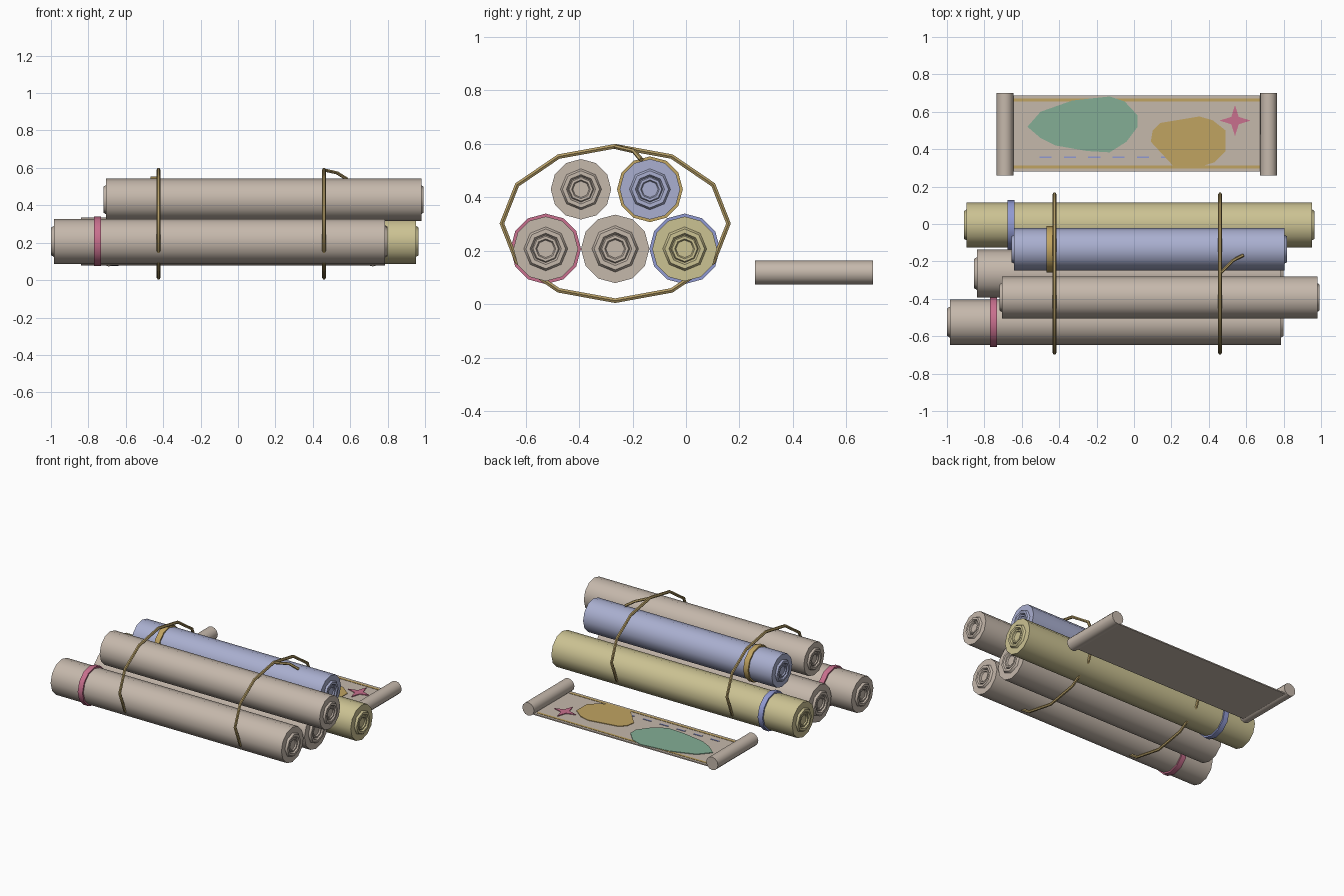
import bpy, bmesh, math
from mathutils import Vector, Matrix

if "Cube" in bpy.data.objects:
    bpy.data.objects.remove(bpy.data.objects["Cube"])


def mat(name, r, g, b):
    m = bpy.data.materials.new(name)
    m.diffuse_color = (r, g, b, 1)
    m.use_nodes = True
    m.node_tree.nodes["Principled BSDF"].inputs["Base Color"].default_value = m.diffuse_color
    return m


PAPER = mat("paper", 0.56, 0.48, 0.41)
BLUE_PAPER = mat("blue paper", 0.40, 0.43, 0.63)
YELLOW_PAPER = mat("yellow paper", 0.60, 0.54, 0.29)
PINK = mat("pink", 0.58, 0.16, 0.27)
BLUE = mat("blue", 0.28, 0.32, 0.64)
GOLD = mat("gold", 0.53, 0.37, 0.12)
ROPE = mat("rope", 0.45, 0.33, 0.13)
GREEN = mat("green", 0.23, 0.42, 0.30)


def finish(name, bm, material, smooth=True):
    bmesh.ops.recalc_face_normals(bm, faces=bm.faces)
    me = bpy.data.meshes.new(name)
    bm.to_mesh(me)
    bm.free()
    ob = bpy.data.objects.new(name, me)
    bpy.context.collection.objects.link(ob)
    me.materials.append(material)
    if smooth:
        bpy.ops.object.select_all(action='DESELECT')
        ob.select_set(True)
        bpy.context.view_layer.objects.active = ob
        bpy.ops.object.shade_smooth_by_angle(angle=math.radians(50))
    return ob


def lathe_x(bm, profile, y, z, sides, closed=False):
    """Turn (x, radius) points about a line parallel to x."""
    rings = []
    for x, r in profile:
        ring = []
        for k in range(sides):
            a = 2 * math.pi * k / sides
            ring.append(bm.verts.new((x, y + r * math.sin(a), z + r * math.cos(a))))
        rings.append(ring)
    pairs = list(zip(rings, rings[1:]))
    if closed:
        pairs.append((rings[-1], rings[0]))
    else:
        bm.faces.new(rings[0])
        bm.faces.new(rings[-1])
    for a, b in pairs:
        for k in range(sides):
            j = (k + 1) % sides
            bm.faces.new((a[k], a[j], b[j], b[k]))


def scroll(name, x0, x1, y, z, r, material):
    """Rolled sheet with raised coil rings at both ends."""
    bm = bmesh.new()
    lathe_x(bm, [(x0, r), (x1, r)], y, z, 12)
    for x, s in ((x0, -1), (x1, 1)):
        for major, minor in ((0.55 * r, 0.13 * r), (0.35 * r, 0.08 * r)):
            ring = [(x + s * minor * math.sin(k * math.pi / 3),
                     major + minor * math.cos(k * math.pi / 3)) for k in range(6)]
            lathe_x(bm, ring, y, z, 8, closed=True)
    finish(name, bm, material)


def band(name, x0, x1, y, z, r, material):
    bm = bmesh.new()
    lathe_x(bm, [(x0, r), (x1, r)], y, z, 12)
    finish(name, bm, material)


def tube(name, pts, r, material, closed=False, sides=6):
    """Sweep a small round section along a path."""
    bm = bmesh.new()
    pts = [Vector(p) for p in pts]
    n = len(pts)
    normal = Vector((1, 0, 0)) if closed else Vector((0.5, -0.8, 0)).normalized()
    rings = []
    for i, p in enumerate(pts):
        a = pts[(i - 1) % n] if closed or i else p
        b = pts[(i + 1) % n] if closed or i < n - 1 else p
        t = (b - a).normalized()
        side = (normal - t * normal.dot(t)).normalized()
        up = t.cross(side)
        rings.append([bm.verts.new(p + r * (side * math.cos(2 * math.pi * k / sides)
                                            + up * math.sin(2 * math.pi * k / sides)))
                      for k in range(sides)])
    for i in range(n if closed else n - 1):
        a, b = rings[i], rings[(i + 1) % n]
        for k in range(sides):
            j = (k + 1) % sides
            bm.faces.new((a[k], a[j], b[j], b[k]))
    if not closed:
        bm.faces.new(rings[0])
        bm.faces.new(rings[-1])
    finish(name, bm, material)


def plate(name, outlines, z0, z1, material):
    """Flat cut-outs raised from z0 to z1."""
    bm = bmesh.new()
    for pts in outlines:
        f = bm.faces.new([bm.verts.new((x, y, z0)) for x, y in pts])
        new = bmesh.ops.extrude_face_region(bm, geom=[f])["geom"]
        bmesh.ops.translate(bm, vec=(0, 0, z1 - z0),
                            verts=[v for v in new if isinstance(v, bmesh.types.BMVert)])
    finish(name, bm, material, smooth=False)


def rect(x0, x1, y0, y1):
    return [(x0, y0), (x1, y0), (x1, y1), (x0, y1)]


# Stacked scrolls: three below, two on top
scroll("front_scroll", -0.985, 0.785, -0.525, 0.207, 0.121, PAPER)
scroll("middle_scroll", -0.84, 0.785, -0.265, 0.207, 0.128, PAPER)
scroll("back_scroll", -0.895, 0.952, -0.005, 0.207, 0.121, YELLOW_PAPER)
scroll("upper_front_scroll", -0.707, 0.98, -0.393, 0.43, 0.113, PAPER)
scroll("upper_back_scroll", -0.642, 0.805, -0.135, 0.43, 0.113, BLUE_PAPER)

# Coloured bands around three scrolls
band("pink_band", -0.77, -0.733, -0.525, 0.207, 0.132, PINK)
band("blue_band", -0.675, -0.638, -0.005, 0.207, 0.132, BLUE)
band("gold_band", -0.467, -0.43, -0.135, 0.43, 0.123, GOLD)

# Two rope loops and one loose end
for name, x in (("left_rope", -0.425), ("right_rope", 0.46)):
    loop = [(x, -0.265 + 0.424 * math.sin(k * math.pi / 6),
             0.302 + 0.289 * math.cos(k * math.pi / 6)) for k in range(12)]
    tube(name, loop, 0.010, ROPE, closed=True)
tube("rope_end", [(0.46, -0.265, 0.589), (0.53, -0.195, 0.573), (0.583, -0.167, 0.54)],
     0.009, ROPE)

# Opened sheet with a roller at each end
plate("open_sheet", [rect(-0.69, 0.72, 0.28, 0.688)], 0.082, 0.09, PAPER)
for name, x in (("left_roller", -0.69), ("right_roller", 0.72)):
    bm = bmesh.new()
    bmesh.ops.create_cone(bm, cap_ends=True, segments=12, radius1=0.045, radius2=0.045,
                          depth=0.442, matrix=Matrix.Translation((x, 0.479, 0.118))
                          @ Matrix.Rotation(math.pi / 2, 4, 'X'))
    finish(name, bm, PAPER)

# Painted map details
plate("border_lines", [rect(-0.645, 0.675, 0.296, 0.312),
                       rect(-0.645, 0.675, 0.654, 0.67)], 0.089, 0.092, GOLD)
plate("green_land", [[(-0.57, 0.52), (-0.5, 0.6), (-0.33, 0.66), (-0.13, 0.682),
                      (-0.05, 0.655), (0.02, 0.58), (0.02, 0.52), (-0.04, 0.44),
                      (-0.13, 0.383), (-0.25, 0.39), (-0.42, 0.42), (-0.5, 0.46)]],
      0.089, 0.094, GREEN)
plate("gold_land", [[(0.09, 0.44), (0.1, 0.5), (0.14, 0.54), (0.35, 0.575),
                     (0.42, 0.555), (0.49, 0.5), (0.49, 0.39), (0.43, 0.33),
                     (0.35, 0.305), (0.21, 0.31)]], 0.089, 0.094, GOLD)
plate("dashed_route", [rect(-0.505 + 0.13 * k, -0.44 + 0.13 * k, 0.352, 0.362)
                       for k in range(6)], 0.089, 0.093, BLUE)
star = [(0.54 + r * math.cos(k * math.pi / 4), 0.553 + r * math.sin(k * math.pi / 4))
        for k, r in enumerate((0.083, 0.028) * 4)]
plate("star_mark", [star], 0.089, 0.095, PINK)
